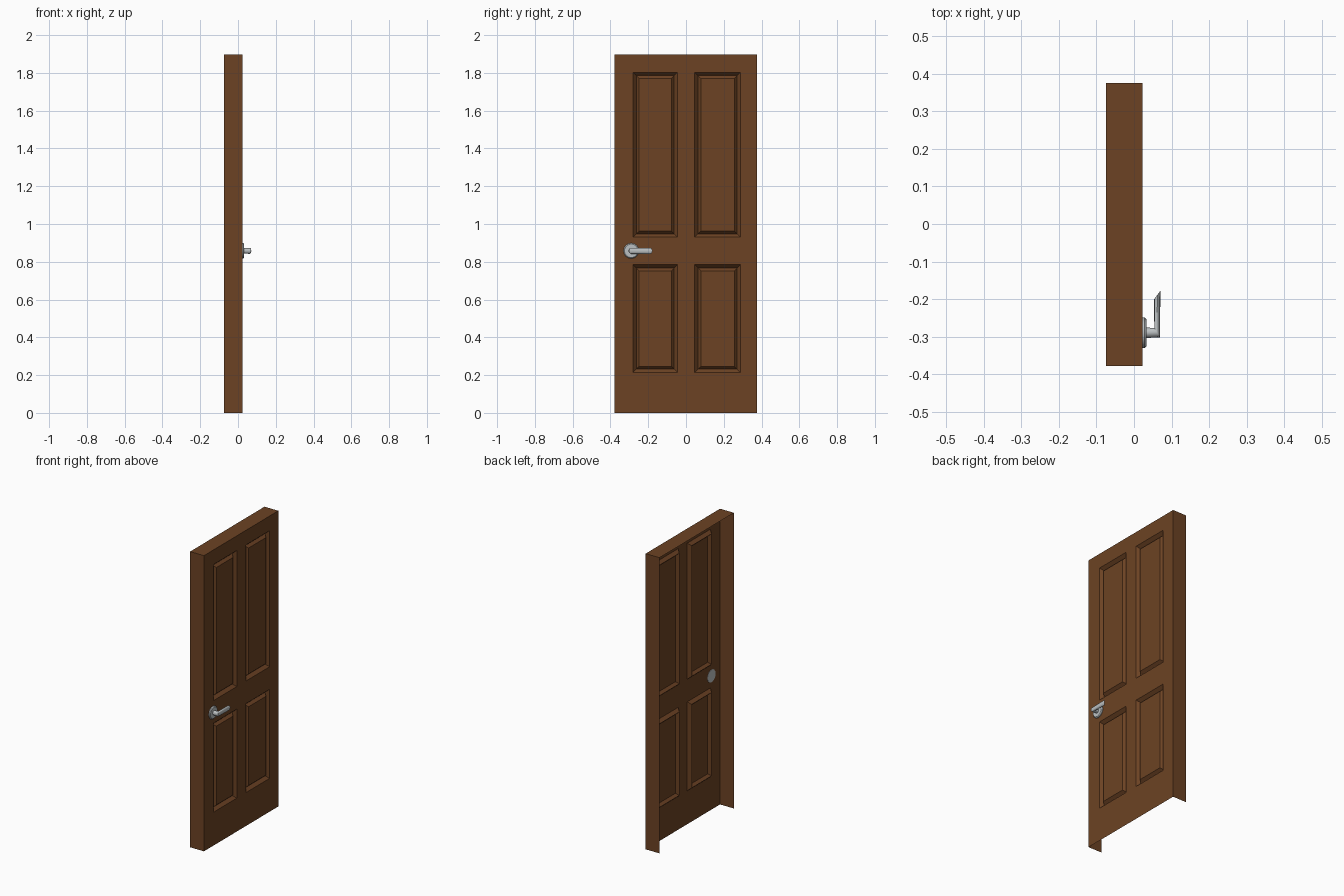
import bpy, bmesh, math
from mathutils import Vector

if "Cube" in bpy.data.objects:
    bpy.data.objects.remove(bpy.data.objects["Cube"])


def material(name, rgb):
    m = bpy.data.materials.new(name)
    m.diffuse_color = (*rgb, 1)
    m.use_nodes = True
    m.node_tree.nodes["Principled BSDF"].inputs["Base Color"].default_value = m.diffuse_color
    return m


wood = material("brown_wood", (0.150, 0.055, 0.017))
metal = material("grey_metal", (0.50, 0.53, 0.54))


def finish(bm, name, mat, smooth=None):
    me = bpy.data.meshes.new(name)
    bm.to_mesh(me)
    bm.free()
    ob = bpy.data.objects.new(name, me)
    bpy.context.collection.objects.link(ob)
    me.materials.append(mat)
    if smooth:
        bpy.ops.object.select_all(action='DESELECT')
        ob.select_set(True)
        bpy.context.view_layer.objects.active = ob
        bpy.ops.object.shade_smooth_by_angle(angle=math.radians(smooth))
    return ob


# Door leaf: front sheet with four grooved panels, side and top walls, open back and bottom
FRONT, BACK = 0.023, -0.075
ys = [-0.378, -0.281, -0.045, 0.046, 0.288, 0.376]
zs = [0, 0.214, 0.785, 0.93, 1.803, 1.897]
bm = bmesh.new()
grid = [[bm.verts.new((FRONT, y, z)) for z in zs] for y in ys]
panels = []
for i in range(5):
    for j in range(5):
        f = bm.faces.new((grid[i][j], grid[i + 1][j], grid[i + 1][j + 1], grid[i][j + 1]))
        if i % 2 and j % 2:
            panels.append(f)
bm.normal_update()
rim = [e for e in bm.edges if e.is_boundary and max(v.co.z for v in e.verts) > 0.001]

# V-shaped groove around each raised panel
bmesh.ops.inset_individual(bm, faces=panels, thickness=0.025, depth=-0.02)
bm.normal_update()
bmesh.ops.inset_individual(bm, faces=panels, thickness=0.021, depth=0.017)

# Side and top walls
walls = bmesh.ops.extrude_edge_only(bm, edges=rim)["geom"]
for v in walls:
    if isinstance(v, bmesh.types.BMVert):
        v.co.x = BACK
bmesh.ops.recalc_face_normals(bm, faces=bm.faces[:])
bm.normal_update()
if panels[0].normal.x < 0:
    bmesh.ops.reverse_faces(bm, faces=bm.faces[:])
finish(bm, "door_leaf", wood)


def loft(name, rings, sides, smooth):
    """Closed tube through rings given as (centre, in-plane axis, z radius)."""
    bm = bmesh.new()
    loops = []
    for c, u, rz in rings:
        loops.append([bm.verts.new(Vector(c) + Vector(u) * math.cos(a) + Vector((0, 0, rz * math.sin(a))))
                      for a in (2 * math.pi * k / sides for k in range(sides))])
    for a, b in zip(loops, loops[1:]):
        for k in range(sides):
            n = (k + 1) % sides
            bm.faces.new((a[k], a[n], b[n], b[k]))
    bm.faces.new(loops[0])
    bm.faces.new(loops[-1])
    bmesh.ops.recalc_face_normals(bm, faces=bm.faces[:])
    return finish(bm, name, metal, smooth)


# Round rosette, its back just showing behind the sheet
HY, HZ = -0.290, 0.858
loft("handle_rosette",
     [((x, HY, HZ), (0, -r, 0), r) for x, r in ((0.0215, 0.041), (0.028, 0.041), (0.033, 0.036))],
     16, 30)

# Lever: neck, mitred elbow and slanted end
loft("handle_lever",
     [((0.030, HY, HZ), (0, -0.014, 0), 0.014),
      ((0.0615, -0.2895, HZ), (0.0075, -0.0125, 0), 0.016),
      ((0.0622, -0.189, HZ), (0.0083, 0.011, 0), 0.016)],
     12, 40)
